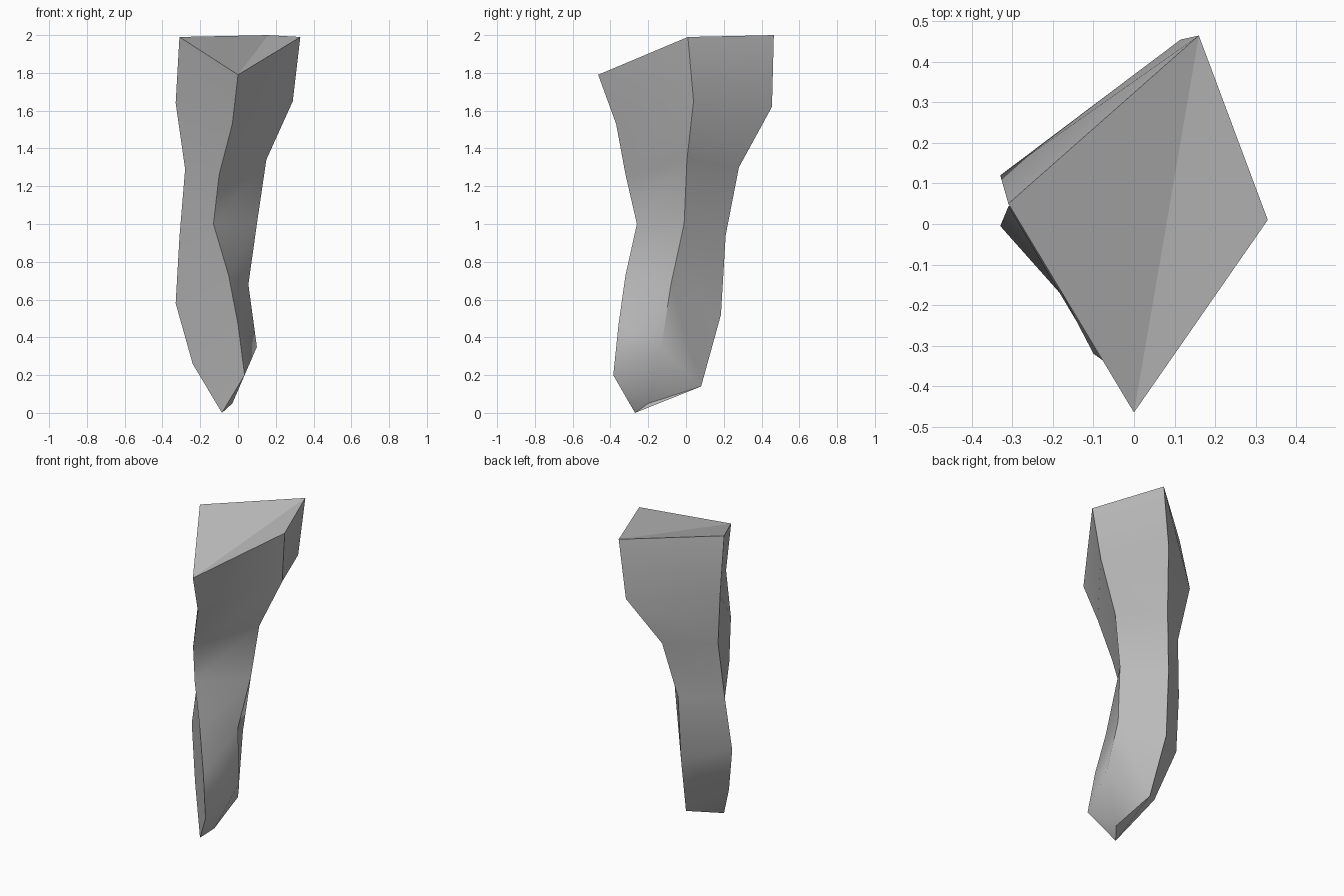
import bpy
import bmesh
import math

cube = bpy.data.objects.get("Cube")
if cube:
    bpy.data.objects.remove(cube, do_unlink=True)

# Four corner edges of the column, each traced from top to bottom
front = [(0, -.465, 1.79), (-.03, -.37, 1.53), (-.10, -.32, 1.26), (-.13, -.26, 1.0),
         (-.05, -.32, .73), (0, -.357, .47), (.035, -.385, .20)]
left = [(.33, .01, 1.99), (.29, .04, 1.65), (.15, .005, 1.34), (.10, -.01, 1.0),
        (.055, -.08, .68), (.10, -.13, .35)]
back = [(.16, .465, 2.0), (.115, .455, 1.62), (-.024, .28, 1.30), (-.09, .21, .94),
        (-.094, .185, .52), (-.056, .08, .14), (-.03, -.20, .05)]
right = [(-.31, .05, 1.99), (-.33, .12, 1.64), (-.28, .07, 1.29), (-.31, .043, .93),
         (-.33, -.005, .58), (-.24, -.10, .26), (-.085, -.27, .0)]

stone = bpy.data.materials.new("grey stone")
stone.use_nodes = True
colour = (0.5, 0.5, 0.5, 1)
stone.diffuse_color = colour
stone.node_tree.nodes["Principled BSDF"].inputs["Base Color"].default_value = colour

bm = bmesh.new()
rails = [[bm.verts.new(p) for p in rail] for rail in (front, left, back, right)]
rails[1].append(rails[1][-1])  # the left edge stops one row early


def add_face(*verts, smooth=True):
    verts = list(dict.fromkeys(verts))
    if len(verts) > 2:
        bm.faces.new(verts).smooth = smooth


# Four sides lofted between neighbouring edges
for k in range(4):
    a, b = rails[k], rails[(k + 1) % 4]
    for i in range(6):
        if k == 0:
            add_face(a[i], a[i + 1], b[i])
            add_face(b[i], a[i + 1], b[i + 1])
        else:
            add_face(a[i], a[i + 1], b[i + 1], b[i])

# Sloping top, creased from front to back, and the pointed underside
f, l, b, r = [rail[0] for rail in rails]
add_face(f, l, b, smooth=False)
add_face(f, b, r, smooth=False)
f, l, b, r = [rail[-1] for rail in rails]
add_face(f, b, l)
add_face(f, r, b)
bmesh.ops.recalc_face_normals(bm, faces=bm.faces[:])

# Keep the corner edges crisp and the gentle bends soft
for edge in bm.edges:
    if len(edge.link_faces) == 2:
        edge.smooth = edge.calc_face_angle(0) < math.radians(40)

mesh = bpy.data.meshes.new("rock_column")
bm.to_mesh(mesh)
bm.free()
mesh.materials.append(stone)
column = bpy.data.objects.new("rock_column", mesh)
bpy.context.collection.objects.link(column)
